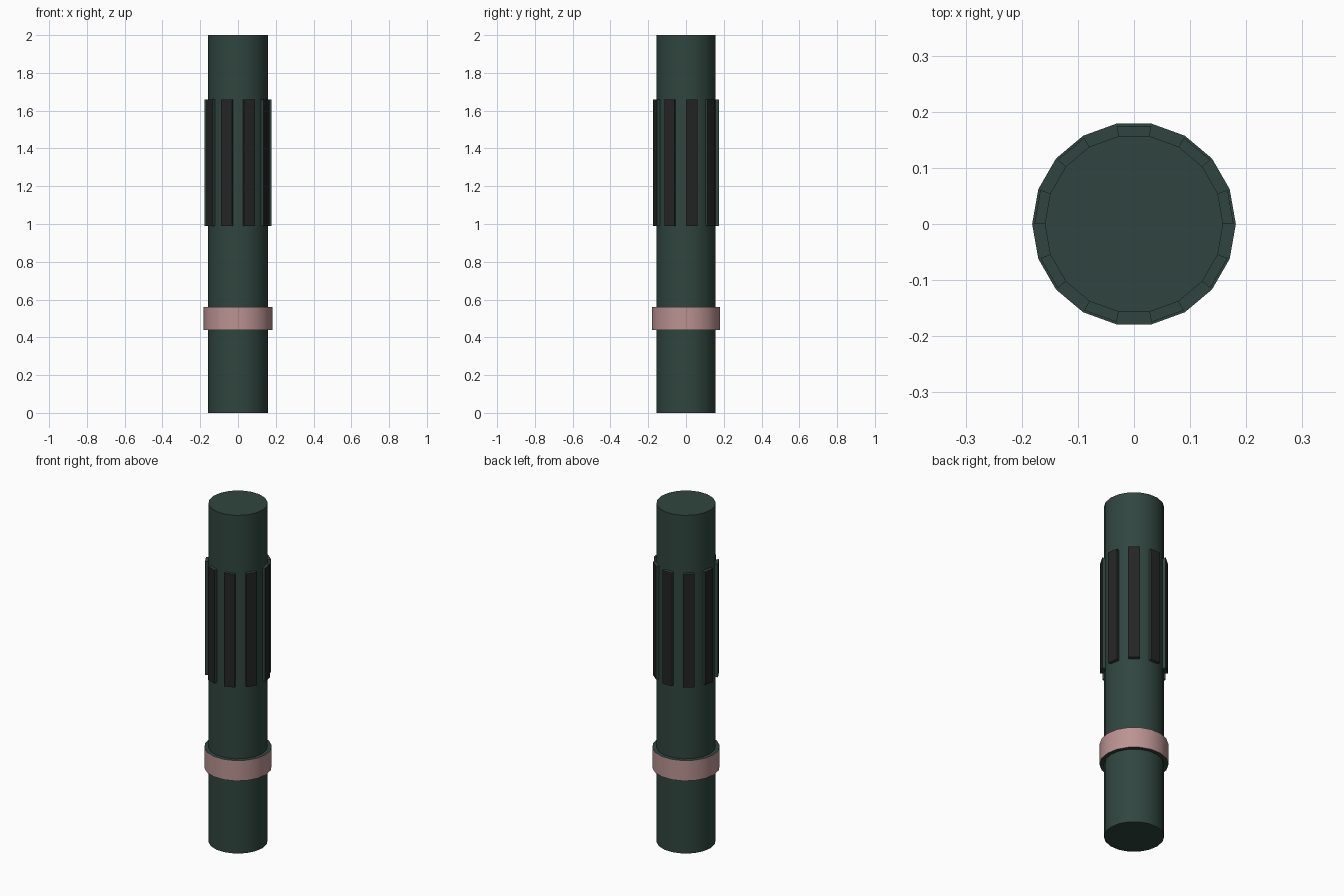
import bpy, bmesh
from math import cos, sin, radians, tau

SIDES = 18
SHAFT_R, BAND_R, RIB_R = 0.159, 0.1815, 0.1775
ROOT_R = 0.152  # ribs and band sink slightly into the shaft

cube = bpy.data.objects.get("Cube")
if cube:
    bpy.data.objects.remove(cube, do_unlink=True)


def material(name, rgb):
    mat = bpy.data.materials.new(name)
    mat.use_nodes = True
    color = (*rgb, 1.0)
    mat.diffuse_color = color
    mat.node_tree.nodes["Principled BSDF"].inputs["Base Color"].default_value = color
    return mat


green = material("dark green", (0.030, 0.060, 0.050))
pink = material("dusty pink", (0.50, 0.29, 0.29))
black = material("soft black", (0.019, 0.018, 0.018))


def finish(name, bm, mats, outer_r=None):
    """Make the object; faces lying on the outer radius take the second material."""
    bmesh.ops.recalc_face_normals(bm, faces=bm.faces)
    if outer_r:
        for f in bm.faces:
            if all(v.co.xy.length > outer_r - 0.001 for v in f.verts):
                f.material_index = 1
    mesh = bpy.data.meshes.new(name)
    bm.to_mesh(mesh)
    bm.free()
    for m in mats:
        mesh.materials.append(m)
    obj = bpy.data.objects.new(name, mesh)
    bpy.context.collection.objects.link(obj)
    bpy.ops.object.select_all(action='DESELECT')
    obj.select_set(True)
    bpy.context.view_layer.objects.active = obj
    bpy.ops.object.shade_smooth_by_angle(angle=radians(30))
    return obj


def arc_block(name, first, count, r, z0, z1, mats):
    """Block following the shaft facets, or a closed ring when count is SIDES."""
    bm = bmesh.new()
    closed = count == SIDES
    sections = []
    for i in range(count if closed else count + 1):
        a = tau * (first + i) / SIDES
        corners = ((ROOT_R, z0), (r, z0), (r, z1), (ROOT_R, z1))
        sections.append([bm.verts.new((cos(a) * d, sin(a) * d, z)) for d, z in corners])
    for i in range(count):
        s, t = sections[i], sections[(i + 1) % len(sections)]
        for k in range(4):
            n = (k + 1) % 4
            bm.faces.new((s[k], s[n], t[n], t[k]))
    if not closed:
        bm.faces.new(sections[0])
        bm.faces.new(sections[-1])
    return finish(name, bm, mats, r)


# Shaft
bm = bmesh.new()
rings = []
for z in (0, 2):
    rings.append([bm.verts.new((SHAFT_R * cos(tau * i / SIDES),
                                SHAFT_R * sin(tau * i / SIDES), z)) for i in range(SIDES)])
    bm.faces.new(rings[-1])
for i in range(SIDES):
    j = (i + 1) % SIDES
    bm.faces.new((rings[0][i], rings[0][j], rings[1][j], rings[1][i]))
finish("shaft", bm, [green])

# Coloured band low on the shaft
arc_block("band", 0, SIDES, BAND_R, 0.44, 0.56, [green, pink])

# Grip ribs on every second facet
for n in range(SIDES // 2):
    arc_block(f"grip_rib_{n + 1}", 2 * n, 1, RIB_R, 0.99, 1.66, [green, black])
